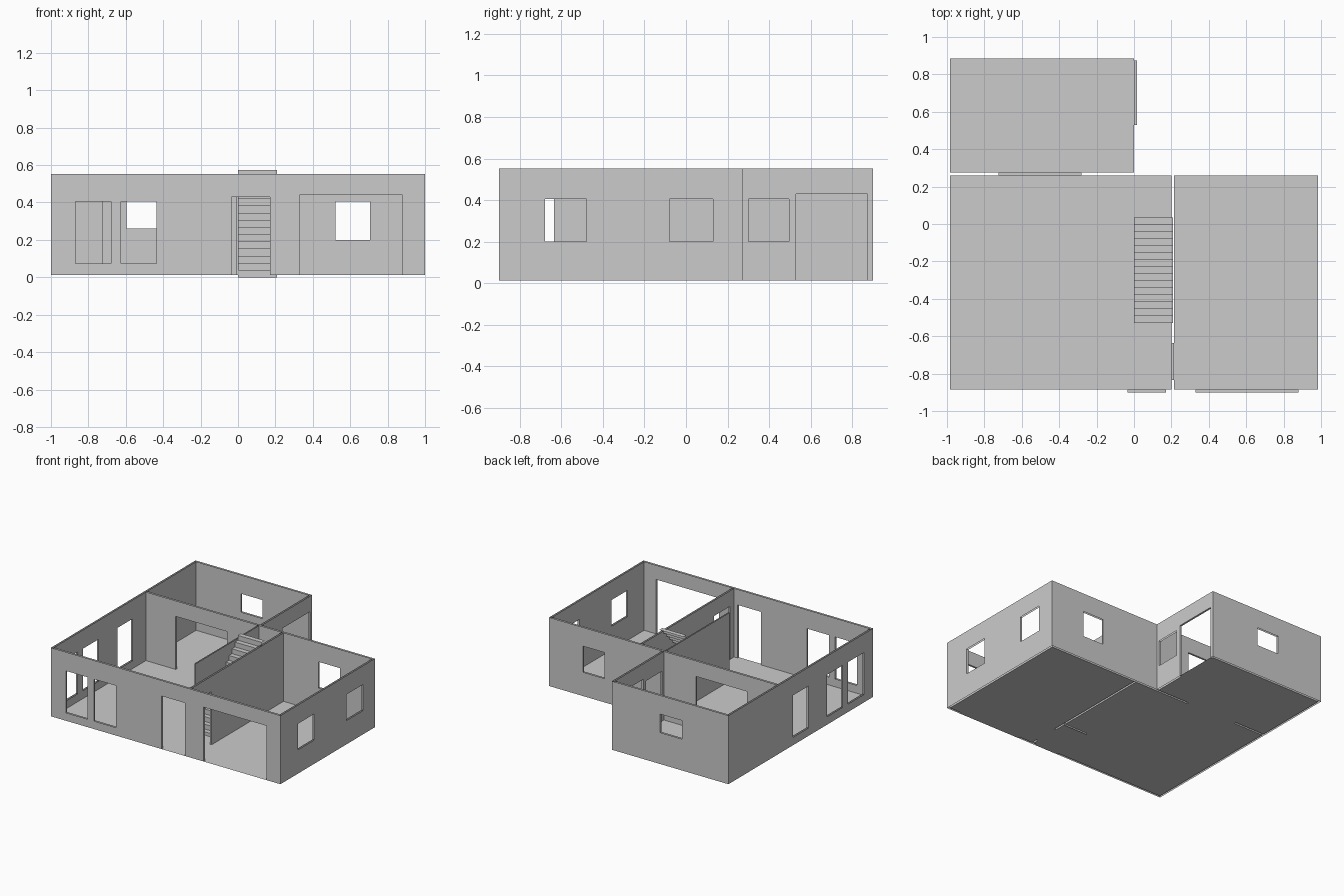
import bpy, bmesh

if "Cube" in bpy.data.objects:
    bpy.data.objects.remove(bpy.data.objects["Cube"])

FLOOR, TOP, HEAD = 0.012, 0.553, 0.43   # floor level, wall top, door head


def make(name, quads):
    """Build one object from a list of quads."""
    bm = bmesh.new()
    for q in quads:
        bm.faces.new([bm.verts.new(p) for p in q])
    bmesh.ops.remove_doubles(bm, verts=bm.verts, dist=1e-5)
    mesh = bpy.data.meshes.new(name)
    bm.to_mesh(mesh)
    bm.free()
    obj = bpy.data.objects.new(name, mesh)
    bpy.context.collection.objects.link(obj)
    return obj


def wall(name, axis, sides, holes=(), ends=()):
    """Open-topped hollow wall along axis. sides: two (offset, start, end) skins;
    holes: (start, end, bottom, top) in rising order; ends: capped end positions."""
    def pt(along, off, z):
        return (along, off, z) if axis == 'x' else (off, along, z)

    def panel(c, a, b, z0, z1):
        return [pt(a, c, z0), pt(b, c, z0), pt(b, c, z1), pt(a, c, z1)]

    quads = []
    for n, (c, a, b) in enumerate(sides):
        skin, at = [], a
        for h0, h1, z0, z1 in holes:
            skin.append(panel(c, at, h0, FLOOR, TOP))
            if z0 > FLOOR:
                skin.append(panel(c, h0, h1, FLOOR, z0))
            skin.append(panel(c, h0, h1, z1, TOP))
            at = h1
        skin.append(panel(c, at, b, FLOOR, TOP))
        if (n == 0) != (axis == 'x'):
            skin = [q[::-1] for q in skin]
        quads += skin
    c0, c1 = sides[0][0], sides[1][0]

    def jamb(s, z0, z1):
        return [pt(s, c0, z0), pt(s, c1, z0), pt(s, c1, z1), pt(s, c0, z1)]

    # Jambs of every opening, threshold and head only on doors
    for h0, h1, z0, z1 in holes:
        quads += [jamb(h0, z0, z1), jamb(h1, z0, z1)]
        if z0 == FLOOR:
            for z in (z0, z1):
                quads.append([pt(h0, c0, z), pt(h1, c0, z), pt(h1, c1, z), pt(h0, c1, z)])
    quads += [jamb(e, FLOOR, TOP) for e in ends]
    return make(name, quads)


def floor(name, x0, x1, y0, y1):
    make(name, [[(x0, y0, FLOOR), (x1, y0, FLOOR), (x1, y1, FLOOR), (x0, y1, FLOOR)]])


# Floors of the three rooms
floor("left_room_floor", -0.985, 0.2, -0.885, 0.26)
floor("right_room_floor", 0.215, 0.985, -0.885, 0.26)
floor("back_room_floor", -0.985, 0, 0.275, 0.885)

# Outer walls
wall("front_wall", 'x', [(-0.9, -1, 1), (-0.885, -0.985, 0.985)],
     [(-0.87, -0.68, 0.075, 0.405), (-0.625, -0.435, 0.075, 0.405),
      (-0.035, 0.17, FLOOR, HEAD), (0.33, 0.88, FLOOR, 0.44)])
wall("left_wall", 'y', [(-1, -0.9, 0.9), (-0.985, -0.885, 0.885)],
     [(-0.785, -0.59, 0.075, 0.405), (-0.52, -0.33, 0.075, 0.405),
      (-0.095, 0.095, 0.075, 0.405)])
wall("right_wall", 'y', [(0.985, -0.885, 0.26), (1, -0.9, 0.275)],
     [(-0.68, -0.48, 0.2, 0.405), (-0.08, 0.13, 0.2, 0.405)])
wall("back_wall", 'x', [(0.885, -0.985, 0), (0.9, -1, 0.015)],
     [(-0.595, -0.405, 0.26, 0.405)])
wall("back_room_right_wall", 'y', [(0, 0.275, 0.885), (0.015, 0.275, 0.9)],
     [(0.3, 0.495, 0.2, 0.405), (0.53, 0.875, FLOOR, HEAD)])

# Cross wall and inner walls
wall("cross_wall", 'x', [(0.26, -0.985, 0.985), (0.275, -0.985, 1)],
     [(-0.725, -0.28, FLOOR, HEAD), (0.52, 0.705, 0.2, 0.405)])
wall("dividing_wall", 'y', [(0.2, -0.885, 0.26), (0.215, -0.885, 0.26)],
     [(-0.835, -0.635, FLOOR, HEAD)])
wall("stair_wall", 'y', [(-0.008, -0.53, 0.26), (0.002, -0.53, 0.26)], ends=[-0.53])

# Stairs: folded ribbon of risers and treads
steps, run, rise, y0, x0, x1 = 15, 0.565 / 15, 0.575 / 15, -0.53, 0.0, 0.208
quads = []
for i in range(steps):
    ya, yb, za, zb = y0 + i * run, y0 + (i + 1) * run, i * rise, (i + 1) * rise
    quads.append([(x0, ya, za), (x1, ya, za), (x1, ya, zb), (x0, ya, zb)])
    quads.append([(x0, ya, zb), (x1, ya, zb), (x1, yb, zb), (x0, yb, zb)])
make("staircase", quads)
